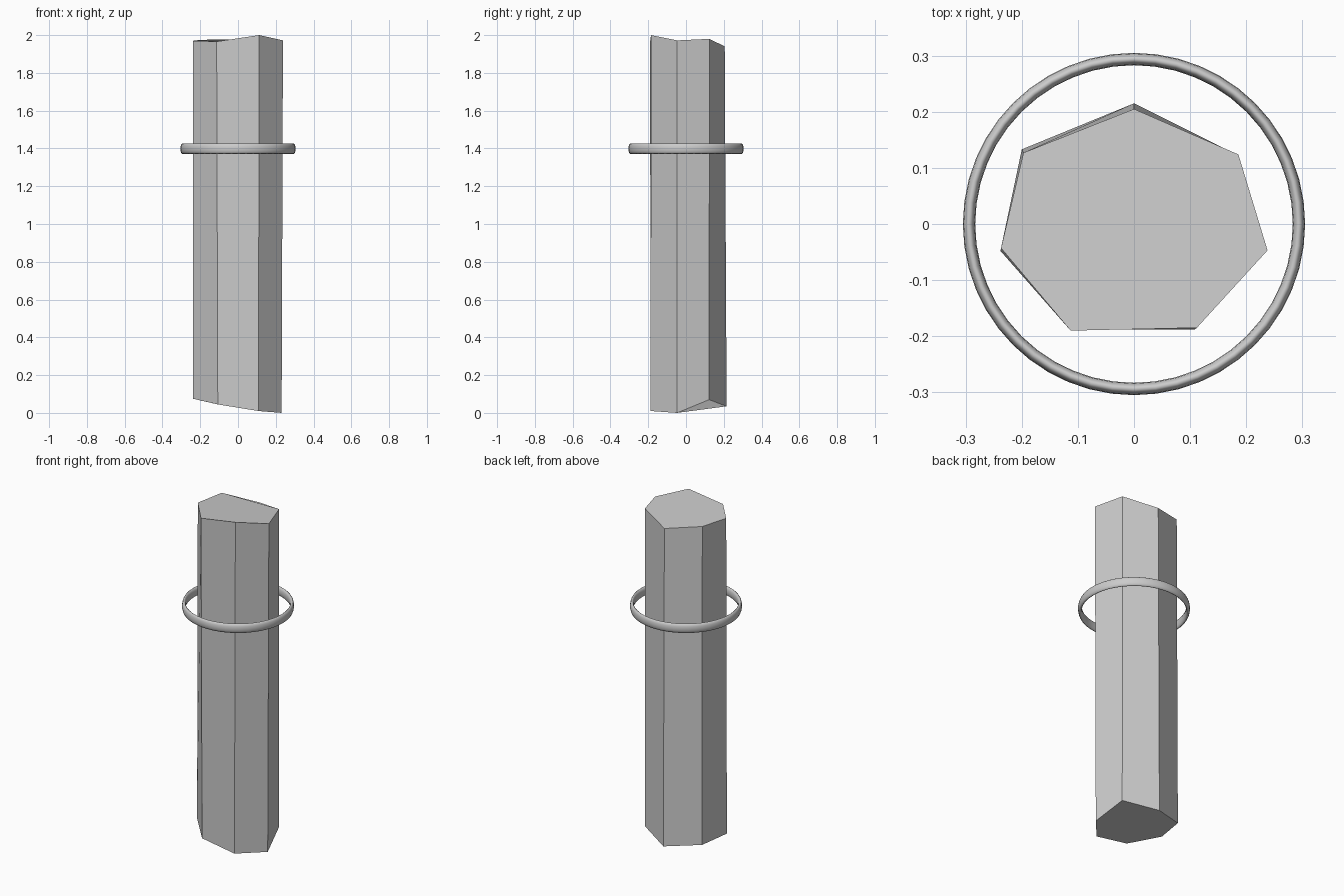
import bpy
import bmesh
import math

cube = bpy.data.objects.get("Cube")
if cube:
    bpy.data.objects.remove(cube)

grey = bpy.data.materials.new("plain_grey")
grey.use_nodes = True
colour = (0.6, 0.6, 0.6, 1)
grey.diffuse_color = colour
grey.node_tree.nodes["Principled BSDF"].inputs["Base Color"].default_value = colour


def make_object(name, bm):
    bmesh.ops.recalc_face_normals(bm, faces=bm.faces)
    mesh = bpy.data.meshes.new(name)
    bm.to_mesh(mesh)
    bm.free()
    mesh.materials.append(grey)
    obj = bpy.data.objects.new(name, mesh)
    bpy.context.collection.objects.link(obj)
    return obj


# Seven-sided column with obliquely broken ends, corners run from the back
bottom = [(0, .215, .035), (-.2, .133, .066), (-.238, -.048, .075),
          (-.107, -.188, .045), (.108, -.188, .01), (.231, -.048, 0),
          (.186, .122, .07)]
top = [(0, .205, 1.94), (-.197, .127, 1.975), (-.237, -.043, 1.97),
       (-.113, -.19, 1.966), (.112, -.185, 2), (.238, -.047, 1.972),
       (.186, .124, 1.98)]
bm = bmesh.new()
low = [bm.verts.new(p) for p in bottom]
high = [bm.verts.new(p) for p in top]
bm.faces.new(low[::-1])
bm.faces.new(high)
for i in range(len(low)):
    j = (i + 1) % len(low)
    bm.faces.new((low[i], low[j], high[j], high[i]))
make_object("column", bm)

# Thin floating band with a tall oval cross-section
MAJOR, MINOR = 48, 12
bm = bmesh.new()
rings = []
for i in range(MAJOR):
    a = math.tau * i / MAJOR
    ring = []
    for k in range(MINOR):
        b = math.tau * k / MINOR
        r = .294 + .011 * math.cos(b)
        ring.append(bm.verts.new((r * math.cos(a), r * math.sin(a),
                                  1.399 + .028 * math.sin(b))))
    rings.append(ring)
for i in range(MAJOR):
    near, far = rings[i], rings[(i + 1) % MAJOR]
    for k in range(MINOR):
        n = (k + 1) % MINOR
        face = bm.faces.new((near[k], far[k], far[n], near[n]))
        face.smooth = True
make_object("floating_band", bm)
